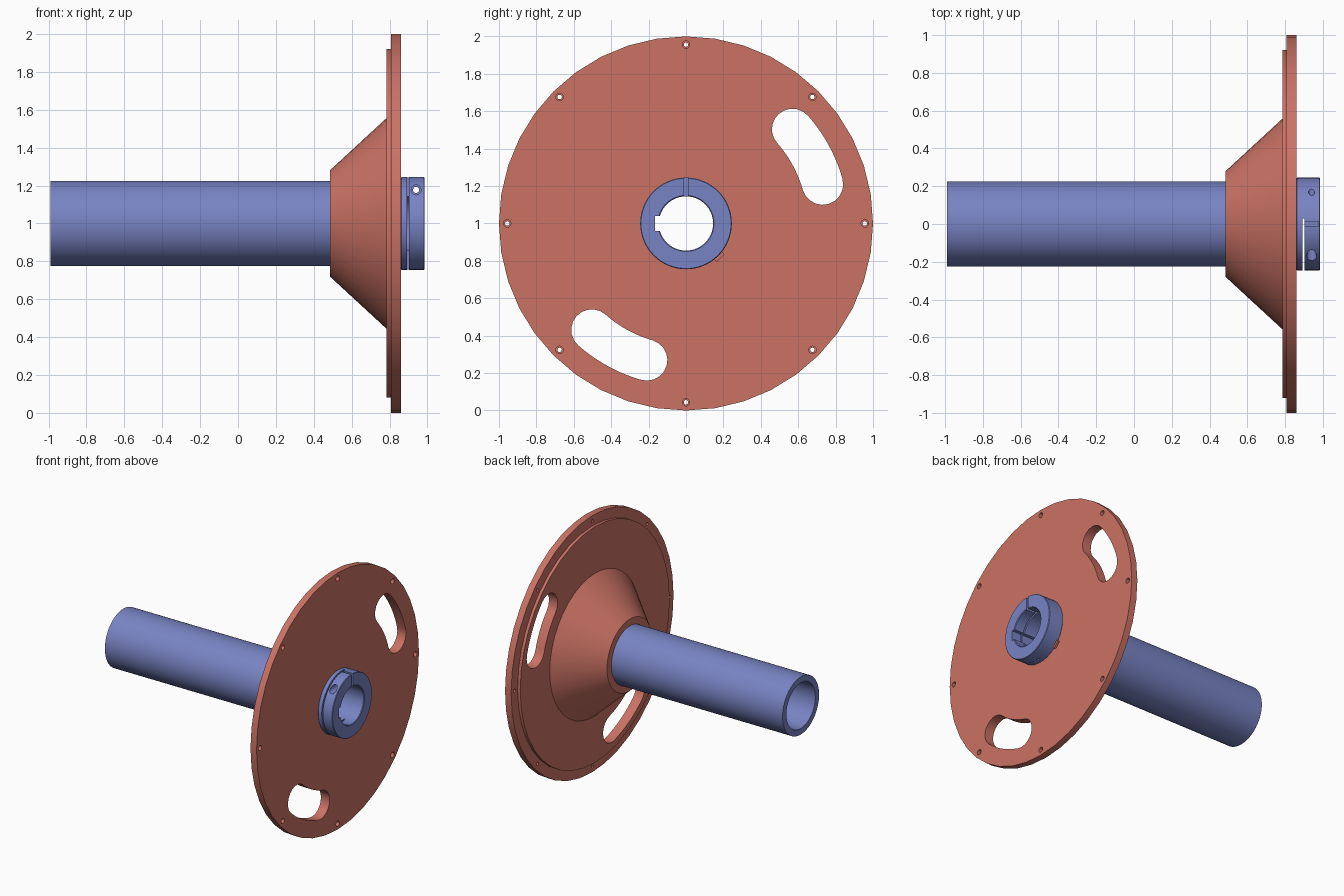
import bpy, bmesh
from math import sin, cos, pi, radians
from mathutils import Matrix, Vector

if "Cube" in bpy.data.objects:
    bpy.data.objects.remove(bpy.data.objects["Cube"])

AXIS_Z = 1.0


def material(name, rgb):
    m = bpy.data.materials.new(name)
    m.diffuse_color = (*rgb, 1)
    m.use_nodes = True
    m.node_tree.nodes["Principled BSDF"].inputs["Base Color"].default_value = m.diffuse_color
    return m


RED = material("flange_red", (0.60, 0.17, 0.13))
BLUE = material("shaft_blue", (0.19, 0.23, 0.55))


def lathe(bm, profile, n, closed=True, matrix=Matrix()):
    """Revolve (x, radius) points about the x axis."""
    rings = [[bm.verts.new(matrix @ Vector((x, r * cos(2 * pi * i / n), r * sin(2 * pi * i / n))))
              for i in range(n)] for x, r in profile]
    pairs = list(zip(rings, rings[1:]))
    if closed:
        pairs.append((rings[-1], rings[0]))
    else:
        bm.faces.new(rings[0])
        bm.faces.new(rings[-1])
    for a, b in pairs:
        for i in range(n):
            j = (i + 1) % n
            bm.faces.new((a[i], a[j], b[j], b[i]))


def prism(bm, outline, x0, x1):
    """Extrude a (y, z) outline along x."""
    a = [bm.verts.new((x0, y, z)) for y, z in outline]
    b = [bm.verts.new((x1, y, z)) for y, z in outline]
    bm.faces.new(a)
    bm.faces.new(b)
    for i in range(len(a)):
        j = (i + 1) % len(a)
        bm.faces.new((a[i], a[j], b[j], b[i]))


def finish(bm, name, mat=None):
    bmesh.ops.recalc_face_normals(bm, faces=bm.faces)
    me = bpy.data.meshes.new(name)
    bm.to_mesh(me)
    bm.free()
    ob = bpy.data.objects.new(name, me)
    ob.location.z = AXIS_Z
    bpy.context.collection.objects.link(ob)
    if mat:
        me.materials.append(mat)
    return ob


def activate(ob):
    bpy.ops.object.select_all(action='DESELECT')
    ob.select_set(True)
    bpy.context.view_layer.objects.active = ob


def cut(ob, bm):
    cutter = finish(bm, "cutter")
    cutter.hide_render = True
    bpy.context.view_layer.update()
    activate(ob)
    mod = ob.modifiers.new("cut", 'BOOLEAN')
    mod.operation = 'DIFFERENCE'
    mod.solver = 'EXACT'
    mod.object = cutter
    bpy.ops.object.modifier_apply(modifier=mod.name)
    bpy.data.objects.remove(cutter)


def cut_box(ob, x0, x1, y0, y1, z0, z1):
    bm = bmesh.new()
    prism(bm, [(y0, z0), (y1, z0), (y1, z1), (y0, z1)], x0, x1)
    cut(ob, bm)


def arc_slot(radius, half, a0, a1, n=10):
    """Outline of a round-ended slot following an arc."""
    a0, a1 = radians(a0), radians(a1)
    pts = [((radius + half) * cos(a), (radius + half) * sin(a))
           for a in (a0 + (a1 - a0) * i / n for i in range(n + 1))]
    pts += [(radius * cos(a1) + half * cos(a1 + pi * i / n),
             radius * sin(a1) + half * sin(a1 + pi * i / n)) for i in range(1, n)]
    pts += [((radius - half) * cos(a), (radius - half) * sin(a))
            for a in (a1 + (a0 - a1) * i / n for i in range(n + 1))]
    pts += [(radius * cos(a0) + half * cos(a0 + pi + pi * i / n),
             radius * sin(a0) + half * sin(a0 + pi + pi * i / n)) for i in range(1, n)]
    return pts


# Flange: conical hub, locating step and round plate
bm = bmesh.new()
lathe(bm, [(0.485, 0.226), (0.485, 0.28), (0.785, 0.557), (0.785, 0.92), (0.808, 0.92),
           (0.808, 1.0), (0.86, 1.0), (0.86, 0.226)], 40)
flange = finish(bm, "flange", RED)

# Curved slots and counterbored rim holes
bm = bmesh.new()
for a0, a1 in ((16, 41.5), (228.5, 254)):
    prism(bm, arc_slot(0.76, 0.11, a0, a1), 0.7, 0.95)
for k in range(8):
    a = k * pi / 4
    lathe(bm, [(0.75, 0.012), (0.835, 0.012), (0.835, 0.02), (0.9, 0.02)], 16, False,
          Matrix.Translation((0, 0.956 * cos(a), 0.956 * sin(a))))
cut(flange, bm)

# Shaft: hollow tube with a clamp collar at the end
bm = bmesh.new()
lathe(bm, [(-0.99, 0.178), (-0.99, 0.225), (0.86, 0.225), (0.86, 0.241), (0.864, 0.245),
           (0.981, 0.245), (0.985, 0.241), (0.985, 0.15), (0.98, 0.145), (0.48, 0.145),
           (0.48, 0.178)], 64)
shaft = finish(bm, "clamp_shaft", BLUE)

# Keyway, radial split and cross slit in the collar
cut_box(shaft, 0.4, 1.1, -0.165, -0.1, -0.04, 0.04)
cut_box(shaft, 0.893, 1.1, -0.01, 0.01, 0.1, 0.3)
cut_box(shaft, 0.893, 0.903, -0.3, 0.03, -0.3, 0.3)

# Clamp screw hole across the collar
bm = bmesh.new()
lathe(bm, [(-0.3, 0.026), (-0.09, 0.026), (-0.09, 0.016), (0.3, 0.016)], 20, False,
      Matrix.Translation((0.94, 0, 0.177)) @ Matrix.Rotation(pi / 2, 4, 'Z'))
cut(shaft, bm)

# Small locating tab beside the collar
bm = bmesh.new()
c, s = cos(-pi / 4), sin(-pi / 4)
prism(bm, [(r * c - t * s, r * s + t * c)
           for r, t in ((0.235, -0.03), (0.262, -0.03), (0.262, 0.03), (0.235, 0.03))], 0.858, 0.875)
tab = finish(bm, "locating_tab", RED)

for ob in (flange, shaft):
    activate(ob)
    bpy.ops.object.shade_smooth_by_angle(angle=radians(30))
